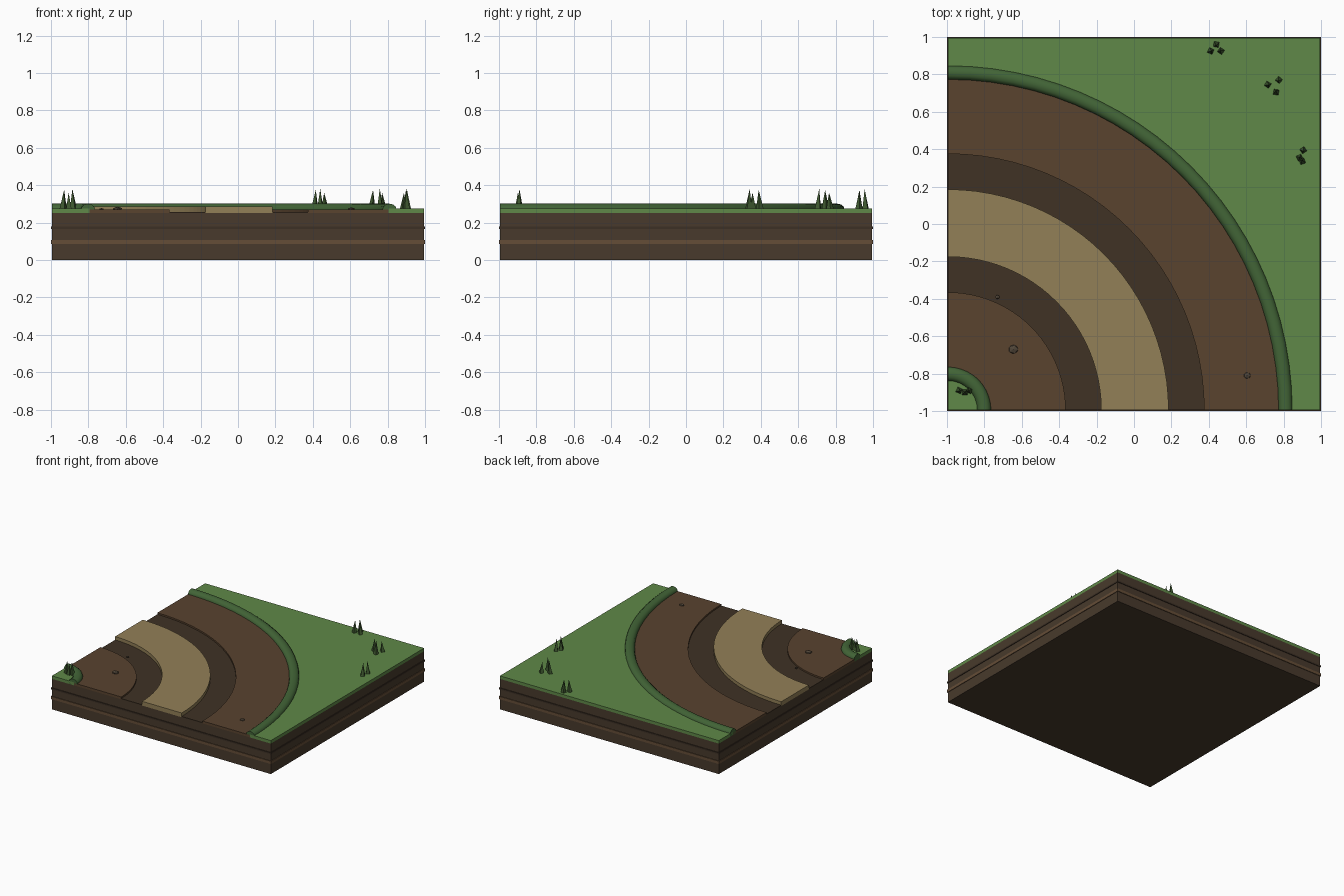
import bpy, bmesh, math, random
from mathutils import Vector, Matrix

if "Cube" in bpy.data.objects:
    bpy.data.objects.remove(bpy.data.objects["Cube"])

random.seed(4)
H = 0.995            # half width of the tile
SEG = 24             # steps in each quarter turn
GROUND, LAWN = 0.25, 0.275


def mat(name, rgb):
    m = bpy.data.materials.new(name)
    m.diffuse_color = (*rgb, 1)
    m.use_nodes = True
    m.node_tree.nodes["Principled BSDF"].inputs["Base Color"].default_value = m.diffuse_color
    return m


SOIL = mat("soil", (0.065, 0.042, 0.025))
DARK = mat("dark_soil", (0.045, 0.029, 0.018))
BAND = mat("light_soil", (0.13, 0.075, 0.038))
DIRT = mat("dirt", (0.1, 0.056, 0.028))
RUT = mat("rut", (0.05, 0.032, 0.018))
SAND = mat("sand", (0.29, 0.215, 0.095))
GRASS = mat("grass", (0.115, 0.25, 0.065))
KERB = mat("kerb_green", (0.055, 0.13, 0.038))
BLADE = mat("blade_green", (0.05, 0.1, 0.03))
STONE = mat("stone", (0.08, 0.06, 0.04))


def finish(bm, name, material, smooth=False):
    bmesh.ops.recalc_face_normals(bm, faces=bm.faces)
    me = bpy.data.meshes.new(name)
    bm.to_mesh(me)
    bm.free()
    ob = bpy.data.objects.new(name, me)
    bpy.context.collection.objects.link(ob)
    me.materials.append(material)
    if smooth:
        bpy.ops.object.select_all(action='DESELECT')
        ob.select_set(True)
        bpy.context.view_layer.objects.active = ob
        bpy.ops.object.shade_smooth_by_angle(angle=math.radians(40))
    return ob


def box(name, half, z0, z1, material):
    bm = bmesh.new()
    bmesh.ops.create_cube(bm, size=1, matrix=Matrix.Translation((0, 0, (z0 + z1) / 2))
                          @ Matrix.Diagonal((2 * half, 2 * half, z1 - z0, 1)))
    finish(bm, name, material)


def on_arc(r, i):
    a = math.pi / 2 * i / SEG
    return -H + r * math.cos(a), -H + r * math.sin(a)


def sweep(name, profile, material, smooth=False):
    """Closed (radius, z) profile swept a quarter turn about the front left corner."""
    bm = bmesh.new()
    rings = [[bm.verts.new((*on_arc(r, i), z)) for r, z in profile] for i in range(SEG + 1)]
    n = len(profile)
    for a, b in zip(rings, rings[1:]):
        for k in range(n):
            bm.faces.new((a[k], a[(k + 1) % n], b[(k + 1) % n], b[k]))
    bm.faces.new(rings[0])
    bm.faces.new(rings[-1])
    finish(bm, name, material, smooth)


def slab(name, outline, material):
    """Flat lawn piece extruded up from the soil."""
    bm = bmesh.new()
    f = bm.faces.new([bm.verts.new((x, y, GROUND)) for x, y in outline])
    up = bmesh.ops.extrude_face_region(bm, geom=[f], use_keep_orig=True)["geom"]
    bmesh.ops.translate(bm, vec=(0, 0, LAWN - GROUND),
                        verts=[v for v in up if isinstance(v, bmesh.types.BMVert)])
    finish(bm, name, material)


# soil block with strata bands
box("soil_block", H, 0, GROUND, SOIL)
box("light_stratum", 1.0, 0.085, 0.108, BAND)
box("dark_stratum", 1.0, 0.165, 0.178, DARK)

# lawns outside and inside the bend
slab("outer_lawn", [on_arc(1.8, i) for i in range(SEG + 1)] + [(-H, H), (H, H), (H, -H)], GRASS)
slab("inner_lawn", [on_arc(0.2, i) for i in range(SEG + 1)] + [(-H, -H)], GRASS)

# road strips: name, inner radius, outer radius, top, material
for name, r0, r1, top, m in (("inner_road", 0.2, 0.63, 0.27, DIRT),
                             ("inner_rut", 0.63, 0.82, 0.257, RUT),
                             ("centre_strip", 0.82, 1.18, 0.285, SAND),
                             ("outer_rut", 1.18, 1.37, 0.257, RUT),
                             ("outer_road", 1.37, 1.8, 0.27, DIRT)):
    sweep(name, [(r0, GROUND), (r1, GROUND), (r1, top), (r0, top)], m)

# rounded grass kerbs
for name, r in (("inner_kerb", 0.193), ("outer_kerb", 1.805)):
    prof = [(r - 0.037, GROUND), (r + 0.037, GROUND)]
    prof += [(r + 0.037 * math.cos(math.pi * k / 6), 0.272 + 0.029 * math.sin(math.pi * k / 6))
             for k in range(7)]
    sweep(name, prof, KERB, True)

# grass tufts: blade foot positions
tufts = (((0.41, 0.925), (0.465, 0.925), (0.44, 0.96)),
         ((0.715, 0.745), (0.775, 0.77), (0.76, 0.705)),
         ((0.905, 0.395), (0.885, 0.355), (0.9, 0.335)),
         ((-0.935, -0.89), (-0.905, -0.9), (-0.88, -0.89)))
for t, feet in enumerate(tufts):
    bm = bmesh.new()
    cx = sum(f[0] for f in feet) / 3
    cy = sum(f[1] for f in feet) / 3
    for k, (x, y) in enumerate(feet):
        h = (0.1, 0.085, 0.105)[k]
        lean = Matrix.Identity(4)
        lean[0][2], lean[1][2] = (cx - x) * 2, (cy - y) * 2
        bmesh.ops.create_cone(bm, cap_ends=True, segments=4, radius1=0.02, radius2=0, depth=h,
                              matrix=Matrix.Translation((x, y, LAWN)) @ lean
                              @ Matrix.Translation((0, 0, h / 2))
                              @ Matrix.Rotation(random.uniform(0, 1.5), 4, 'Z'))
    finish(bm, f"grass_tuft_{t + 1}", BLADE)

# pebbles on the road
for i, (x, y, r) in enumerate(((-0.73, -0.39, 0.013), (-0.645, -0.67, 0.029), (0.605, -0.81, 0.021))):
    bm = bmesh.new()
    bmesh.ops.create_icosphere(bm, subdivisions=1, radius=r,
                               matrix=Matrix.Translation((x, y, 0.272)) @ Matrix.Diagonal((1, 0.9, 0.45, 1)))
    finish(bm, f"pebble_{i + 1}", STONE)
